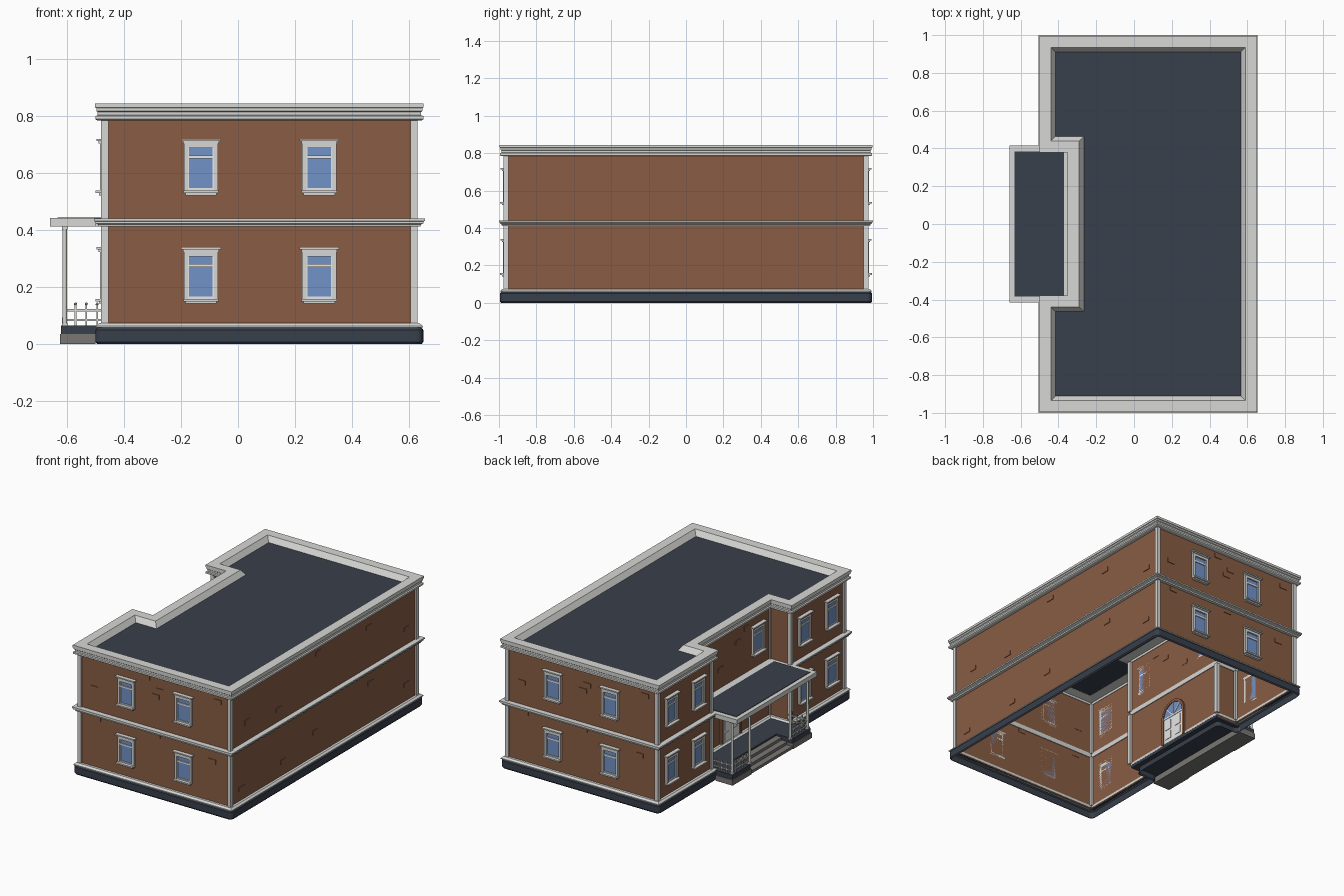
import bpy, bmesh, math, random
from mathutils import Vector, Matrix

if "Cube" in bpy.data.objects:
    bpy.data.objects.remove(bpy.data.objects["Cube"])

random.seed(4)


def material(name, rgb):
    m = bpy.data.materials.new(name)
    m.diffuse_color = (*rgb, 1)
    m.use_nodes = True
    m.node_tree.nodes["Principled BSDF"].inputs["Base Color"].default_value = m.diffuse_color
    return m


BRICK = material("brick", (0.25, 0.108, 0.058))
TRIM = material("pale stone trim", (0.68, 0.68, 0.66))
WHITE = material("white joinery", (0.85, 0.85, 0.84))
DARK = material("dark slate", (0.04, 0.05, 0.07))
GLASS = material("blue glass", (0.17, 0.29, 0.58))
STONE = material("grey step stone", (0.19, 0.185, 0.17))

# Wall line of the U-shaped plan, counter-clockwise
PLAN = [Vector(p) for p in ((0.62, -0.965), (0.62, 0.965), (-0.47, 0.965), (-0.47, 0.41),
                            (-0.32, 0.41), (-0.32, -0.41), (-0.47, -0.41), (-0.47, -0.965))]


def corner(i):
    p = PLAN[i]
    d1 = (p - PLAN[i - 1]).normalized()
    d2 = (PLAN[(i + 1) % len(PLAN)] - p).normalized()
    mitre = Vector((d1.y + d2.y, -d1.x - d2.x))
    return p, d1, d2, mitre


def outline(offset, radius=0, steps=4):
    """Plan moved outwards by offset, with optional rounded corners."""
    pts = []
    for i in range(len(PLAN)):
        p, d1, d2, mitre = corner(i)
        p = p + mitre * offset
        if not radius:
            pts.append(p)
            continue
        c = p - d1 * radius + d2 * radius
        for k in range(steps + 1):
            t = math.pi / 2 * k / steps
            pts.append(c + radius * (d1 * math.sin(t) - d2 * math.cos(t)))
    return pts


def finish(name, bm, mats, recalc=True):
    if recalc:
        bmesh.ops.recalc_face_normals(bm, faces=bm.faces)
    me = bpy.data.meshes.new(name)
    bm.to_mesh(me)
    bm.free()
    for m in mats:
        me.materials.append(m)
    ob = bpy.data.objects.new(name, me)
    bpy.context.collection.objects.link(ob)
    return ob


def sweep(name, profile, mat, radius=0, closed=False):
    """Run an (outset, height) profile round the plan."""
    bm = bmesh.new()
    rings = [[bm.verts.new((p.x, p.y, z)) for p in outline(o, radius)] for o, z in profile]
    pairs = list(zip(rings, rings[1:])) + ([(rings[-1], rings[0])] if closed else [])
    for a, b in pairs:
        for i in range(len(a)):
            j = (i + 1) % len(a)
            bm.faces.new((a[i], a[j], b[j], b[i]))
    return finish(name, bm, [mat], recalc=closed)


def box(bm, x, y, z, mi=0):
    size = (x[1] - x[0], y[1] - y[0], z[1] - z[0])
    mid = ((x[0] + x[1]) / 2, (y[0] + y[1]) / 2, (z[0] + z[1]) / 2)
    vs = bmesh.ops.create_cube(bm, size=1, matrix=Matrix.Translation(mid) @ Matrix.Diagonal((*size, 1)))["verts"]
    for f in {f for v in vs for f in v.link_faces}:
        f.material_index = mi


def prism(bm, pts, vec, mi=0):
    """Extrude a flat polygon of 3D points along vec."""
    face = bm.faces.new([bm.verts.new(p) for p in pts])
    face.material_index = mi
    ext = bmesh.ops.extrude_face_region(bm, geom=[face], use_keep_orig=True)["geom"]
    vs = [g for g in ext if isinstance(g, bmesh.types.BMVert)]
    bmesh.ops.translate(bm, verts=vs, vec=vec)
    for f in {f for v in vs for f in v.link_faces}:
        f.material_index = mi


# Main shell, open underneath
sweep("brick_walls", [(0, 0.05), (0, 0.80)], BRICK)
sweep("plinth", [(0.024, 0), (0.03, 0.008), (0.03, 0.05), (0.024, 0.058), (0, 0.058)], DARK, radius=0.025)
sweep("water_table", [(-0.003, 0.058), (0.028, 0.058), (0.028, 0.064), (0.016, 0.074), (-0.003, 0.074)],
      TRIM, closed=True)
sweep("floor_band", [(-0.005, 0.412), (0.02, 0.412), (0.022, 0.42), (0.03, 0.424), (0.03, 0.43),
                     (0.035, 0.432), (0.035, 0.441), (-0.005, 0.441)], TRIM, closed=True)
sweep("cornice", [(-0.003, 0.785), (0.024, 0.785), (0.03, 0.789), (0.03, 0.800), (0.022, 0.803),
                  (0.022, 0.814), (0.027, 0.818), (0.027, 0.828), (0.031, 0.830), (0.031, 0.845),
                  (-0.03, 0.845), (-0.055, 0.81), (-0.003, 0.80)], TRIM, closed=True)
bm = bmesh.new()
bm.faces.new([bm.verts.new((p.x, p.y, 0.811)) for p in outline(-0.05)])
finish("flat_roof", bm, [DARK], recalc=False)

# Corner pilasters on both floors
bm = bmesh.new()
for i in range(len(PLAN)):
    p, _, _, mitre = corner(i)
    c = p - mitre * 0.0025
    for z in ((0.07, 0.415), (0.438, 0.788)):
        box(bm, (c.x - 0.0125, c.x + 0.0125), (c.y - 0.0125, c.y + 0.0125), z)
finish("corner_pilasters", bm, [TRIM])

# Sash window: local -y points out of the wall, z = 0 at the sill
bm = bmesh.new()
box(bm, (-0.062, 0.062), (-0.03, 0), (0.0, 0.009))
box(bm, (-0.055, 0.055), (-0.018, 0), (-0.008, 0.0))
for s in (-1, 1):
    box(bm, sorted((s * 0.045, s * 0.06)), (-0.014, 0), (0.009, 0.178))
    box(bm, sorted((s * 0.041, s * 0.046)), (-0.009, 0), (0.009, 0.16), 1)
box(bm, (-0.045, 0.045), (-0.014, 0), (0.158, 0.178))
box(bm, (-0.063, 0.063), (-0.019, 0), (0.174, 0.182))
box(bm, (-0.070, 0.070), (-0.026, 0), (0.182, 0.190))
box(bm, (-0.045, 0.045), (-0.009, 0), (0.009, 0.017), 1)
box(bm, (-0.045, 0.045), (-0.010, 0), (0.121, 0.131), 1)
box(bm, (-0.045, 0.045), (-0.004, 0), (0.010, 0.160), 2)
first = finish("sash_window", bm, [TRIM, WHITE, GLASS])
win_mesh = first.data
bpy.data.objects.remove(first)


def window(x, y, z, turn):
    ob = bpy.data.objects.new("sash_window", win_mesh)
    ob.location = (x, y, z)
    ob.rotation_euler.z = turn
    bpy.context.collection.objects.link(ob)


for z in (0.15, 0.53):
    for x in (-0.13, 0.285):
        window(x, -0.965, z, 0)
        window(x, 0.965, z, math.pi)
    for y in (-0.83, -0.55, 0.55, 0.83):
        window(-0.47, y, z, -math.pi / 2)
for y in (-0.28, 0.28):
    window(-0.32, y, 0.53, -math.pi / 2)

# Scattered raised bricks
bm = bmesh.new()
for x, z in ((0.01, 0.76), (0.11, 0.695), (0.08, 0.652), (0.53, 0.737), (-0.365, 0.587),
             (-0.345, 0.392), (0.085, 0.398), (0.49, 0.337)):
    box(bm, (x - 0.027, x + 0.027), (-0.969, -0.963), (z - 0.014, z + 0.014))
    box(bm, (0.123 - x, 0.177 - x), (0.963, 0.969), (z - 0.014, z + 0.014))
for floor in (0.11, 0.48):
    for k in range(5):
        y, z = -0.8 + 0.4 * k + random.uniform(-0.1, 0.1), floor + random.uniform(0, 0.26)
        box(bm, (0.618, 0.624), (y - 0.027, y + 0.027), (z, z + 0.028))
for y, z in ((-0.08, 0.66), (0.1, 0.55), (-0.17, 0.72)):
    box(bm, (-0.324, -0.318), (y - 0.027, y + 0.027), (z, z + 0.028))
finish("raised_bricks", bm, [BRICK])


# Arched double door in the recess, passing through the wall
def arch(r, spring, base, x, n=16):
    pts = [(x, r * math.cos(math.pi * k / n), spring + r * math.sin(math.pi * k / n)) for k in range(n + 1)]
    return [(x, r, base)] + pts + [(x, -r, base)]


bm = bmesh.new()
outer, inner = arch(0.105, 0.235, 0.06, -0.334), arch(0.088, 0.235, 0.06, -0.334)
for k in range(len(outer) - 1):
    prism(bm, [outer[k], outer[k + 1], inner[k + 1], inner[k]], (0.026, 0, 0), 0)
prism(bm, arch(0.088, 0.235, 0.235, -0.326)[1:-1], (0.012, 0, 0), 2)
for s in (-1, 1):
    box(bm, (-0.328, -0.312), sorted((s * 0.002, s * 0.088)), (0.06, 0.232), 1)
    for z in ((0.085, 0.135), (0.15, 0.215)):
        box(bm, (-0.331, -0.309), sorted((s * 0.02, s * 0.07)), z, 1)
box(bm, (-0.331, -0.309), (-0.09, 0.09), (0.229, 0.239), 1)
for a in (45, 90, 135):
    c, s = math.cos(math.radians(a)), math.sin(math.radians(a))
    w = 0.003
    prism(bm, [(-0.329, -s * w, 0.235 + c * w), (-0.329, s * w, 0.235 - c * w),
               (-0.329, c * 0.088 + s * w, 0.235 + s * 0.088 - c * w),
               (-0.329, c * 0.088 - s * w, 0.235 + s * 0.088 + c * w)], (0.018, 0, 0), 1)
finish("arched_door", bm, [BRICK, WHITE, GLASS])

# Porch floor, side blocks and steps
bm = bmesh.new()
box(bm, (-0.50, -0.318), (-0.405, 0.405), (0.04, 0.065), 0)
for s in (-1, 1):
    box(bm, (-0.62, -0.50), sorted((s * 0.22, s * 0.405)), (0.036, 0.065), 0)
    box(bm, (-0.625, -0.50), sorted((s * 0.215, s * 0.41)), (0, 0.036), 1)
for k in range(3):
    box(bm, (-0.62 + 0.04 * k, -0.58 + 0.04 * k), (-0.22, 0.22), (0, 0.018 * (k + 1)), 1)
finish("porch_floor_and_steps", bm, [DARK, STONE])

# Porch roof: T-shaped slab with a dark deck
half = [(-0.66, 0.415), (-0.50, 0.415), (-0.50, 0.38), (-0.34, 0.38)]
bm = bmesh.new()
prism(bm, [(x, y, 0.412) for x, y in half] + [(x, -y, 0.412) for x, y in reversed(half)], (0, 0, 0.03), 0)
box(bm, (-0.633, -0.37), (-0.383, 0.383), (0.438, 0.445), 1)
finish("porch_roof", bm, [TRIM, DARK])

# Porch columns
bm = bmesh.new()
for y in (-0.39, -0.21, 0.21, 0.39):
    bmesh.ops.create_cone(bm, cap_ends=True, segments=16, radius1=0.0085, radius2=0.0075, depth=0.35,
                          matrix=Matrix.Translation((-0.608, y, 0.238)))
    for z in ((0.063, 0.075), (0.402, 0.413)):
        box(bm, (-0.618, -0.598), (y - 0.010, y + 0.010), z)
columns = finish("porch_columns", bm, [TRIM])
bpy.context.view_layer.objects.active = columns
columns.select_set(True)
bpy.ops.object.shade_smooth_by_angle(angle=math.radians(40))

# Railings: two rails with pickets and small knobs
bm = bmesh.new()


def picket(x, y):
    box(bm, (x - 0.003, x + 0.003), (y - 0.003, y + 0.003), (0.063, 0.138))
    bmesh.ops.create_icosphere(bm, subdivisions=1, radius=0.006, matrix=Matrix.Translation((x, y, 0.141)))


for s in (-1, 1):
    for z in ((0.082, 0.089), (0.115, 0.123)):
        box(bm, (-0.611, -0.605), sorted((s * 0.21, s * 0.39)), z)
        box(bm, (-0.605, -0.47), sorted((s * 0.387, s * 0.393)), z)
    for k in range(1, 5):
        picket(-0.608, s * (0.21 + 0.036 * k))
    for k in range(1, 4):
        picket(-0.608 + 0.038 * k, s * 0.39)
finish("porch_railings", bm, [TRIM])
